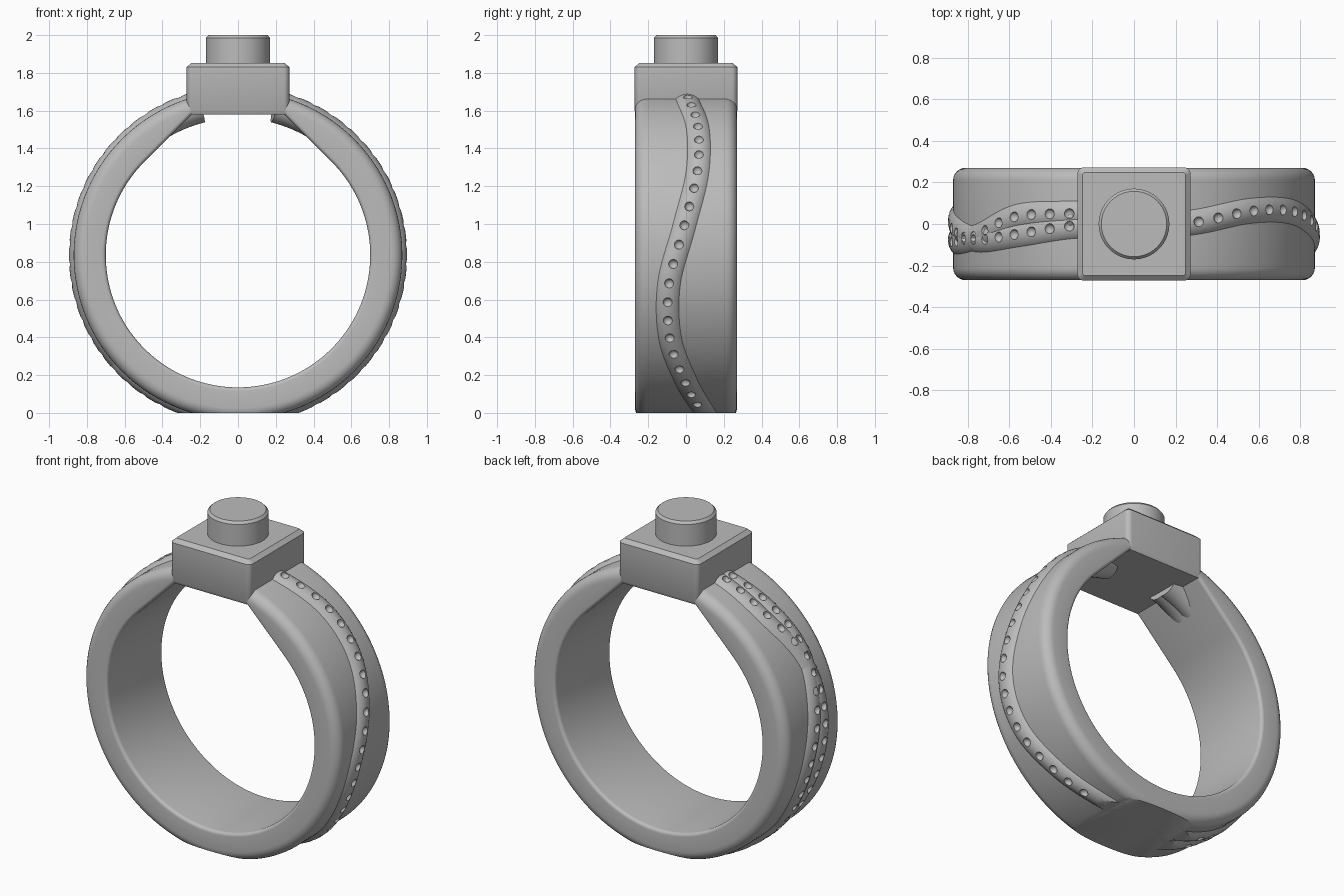
import bpy, bmesh
from math import sin, cos, radians, pi
from mathutils import Vector

cube = bpy.data.objects.get("Cube")
if cube:
    bpy.data.objects.remove(cube, do_unlink=True)

CENTRE_Z = 0.835      # centre of the finger hole
HALF = 0.27           # half width of the band
OUTER, INNER = 0.87, 0.70
TUBE = 0.085          # radius of a vine strand
TUBE_R = 0.81         # distance of a strand from the ring centre

metal = bpy.data.materials.new("grey_metal")
metal.use_nodes = True
colour = (0.5, 0.5, 0.5, 1)
metal.diffuse_color = colour
metal.node_tree.nodes["Principled BSDF"].inputs["Base Color"].default_value = colour


def make(name, bm):
    bmesh.ops.recalc_face_normals(bm, faces=bm.faces)
    mesh = bpy.data.meshes.new(name)
    bm.to_mesh(mesh)
    bm.free()
    mesh.materials.append(metal)
    obj = bpy.data.objects.new(name, mesh)
    bpy.context.collection.objects.link(obj)
    return obj


def smooth(obj):
    bpy.ops.object.select_all(action='DESELECT')
    obj.select_set(True)
    bpy.context.view_layer.objects.active = obj
    bpy.ops.object.shade_smooth_by_angle(angle=radians(30))


def on_ring(side, angle, r, y):
    """Angle runs from the top of the ring down the given side."""
    return Vector((side * r * sin(angle), y, CENTRE_Z + r * cos(angle)))


def loft(bm, loops, closed):
    rings = [[bm.verts.new(p) for p in loop] for loop in loops]
    n = len(rings[0])
    pairs = list(zip(rings, rings[1:]))
    if closed:
        pairs.append((rings[-1], rings[0]))
    else:
        bm.faces.new(rings[0])
        bm.faces.new(rings[-1])
    for a, b in pairs:
        for i in range(n):
            j = (i + 1) % n
            bm.faces.new((a[i], a[j], b[j], b[i]))


def cut_flat(bm):
    """Trim everything below the ground plane and close the cut."""
    bmesh.ops.bisect_plane(bm, geom=bm.verts[:] + bm.edges[:] + bm.faces[:],
                           plane_co=(0, 0, 0), plane_no=(0, 0, 1), clear_inner=True)
    bmesh.ops.holes_fill(bm, edges=[e for e in bm.edges if e.is_boundary])


# Band: rounded section swept round, straight shoulders under the setting
def inner_radius(angle):
    a = min(angle, 2 * pi - angle)
    if a > pi / 4:
        return INNER
    return min(INNER / cos(pi / 4 - a), 0.75 / cos(a))


def section(angle):
    r_in = inner_radius(angle)
    corners = [(OUTER, 1, 0.06, 90, 0), (OUTER, -1, 0.06, 0, -90),
               (r_in, -1, 0.02, 270, 180), (r_in, 1, 0.02, 180, 90)]
    points = []
    for r, s, f, start, end in corners:
        cr = r - f if r == OUTER else r + f
        for k in range(7):
            t = radians(start + (end - start) * k / 6)
            points.append(on_ring(1, angle, cr + f * cos(t), s * (HALF - f) + f * sin(t)))
    return points


bm = bmesh.new()
loft(bm, [section(radians(2 * i)) for i in range(180)], True)
cut_flat(bm)
smooth(make("band", bm))


# Vine strands: sideways offset at every 20 degrees from the top down
STRANDS = {
    "left_vine": (1, [-0.02, 0.01, 0.063, 0.06, -0.01, -0.09, -0.085, 0.0, 0.09, 0.13]),
    "right_vine_outer": (-1, [0.05, 0.05, 0.035, -0.06, -0.085, -0.06, -0.01, 0.05, 0.09, 0.1]),
    "right_vine_inner": (-1, [0.0, -0.01, -0.05, -0.075, -0.02, 0.04, 0.05, 0.0, -0.04, -0.06]),
}


def offset(values, degrees):
    f = min(degrees / 20, len(values) - 1.001)
    i = int(f)
    t = f - i
    p = [values[max(0, min(len(values) - 1, i + k))] for k in (-1, 0, 1, 2)]
    return p[1] + 0.5 * t * (p[2] - p[0] + t * (2 * p[0] - 5 * p[1] + 4 * p[2] - p[3]
                             + t * (3 * (p[1] - p[2]) + p[3] - p[0])))


def strand_point(side, values, degrees, r):
    return on_ring(side, radians(degrees), r, offset(values, degrees))


def vine(name, side, values):
    loops = []
    for d in range(14, 179, 2):
        centre = strand_point(side, values, d, TUBE_R)
        along = (strand_point(side, values, d + 1, TUBE_R)
                 - strand_point(side, values, d - 1, TUBE_R)).normalized()
        out = on_ring(side, radians(d), 1, 0) - Vector((0, 0, CENTRE_Z))
        across = along.cross(out).normalized()
        loops.append([centre + TUBE * (out * cos(k * pi / 16) + across * sin(k * pi / 16))
                      for k in range(32)])
    bm = bmesh.new()
    loft(bm, loops, False)
    cut_flat(bm)
    return make(name, bm)


# Round pits drilled along the crest of each strand
for name, (side, values) in STRANDS.items():
    bm = bmesh.new()
    for i in range(21):
        p = strand_point(side, values, 20.4 + 6.6 * i, TUBE_R + TUBE + 0.002)
        ball = bmesh.ops.create_icosphere(bm, subdivisions=3, radius=0.025)
        bmesh.ops.translate(bm, verts=ball["verts"], vec=p)
    cutter = make(name + "_pit_cutter", bm)
    strand = vine(name, side, values)
    mod = strand.modifiers.new("pits", 'BOOLEAN')
    mod.operation = 'DIFFERENCE'
    mod.solver = 'EXACT'
    mod.object = cutter
    bpy.context.view_layer.objects.active = strand
    bpy.ops.object.modifier_apply(modifier=mod.name)
    bpy.data.objects.remove(cutter, do_unlink=True)
    smooth(strand)


# Square setting: rounded upright edges, chamfered top rim
def square(half, radius, z):
    points = []
    for k in range(4):
        for j in range(7):
            t = radians(90 * k + 15 * j)
            cx = (half - radius) * (1 if k in (0, 3) else -1)
            cy = (half - radius) * (1 if k < 2 else -1)
            points.append((cx + radius * cos(t), cy + radius * sin(t), z))
    return points


bm = bmesh.new()
loft(bm, [square(0.262, 0.02, 1.58), square(0.272, 0.03, 1.60),
          square(0.272, 0.03, 1.83), square(0.248, 0.015, 1.852)], False)
smooth(make("square_setting", bm))

# Round stud on top
bm = bmesh.new()
loft(bm, [[(r * cos(k * pi / 32), r * sin(k * pi / 32), z) for k in range(64)]
          for r, z in ((0.17, 1.84), (0.17, 1.985), (0.157, 2.0))], False)
smooth(make("round_stud", bm))
